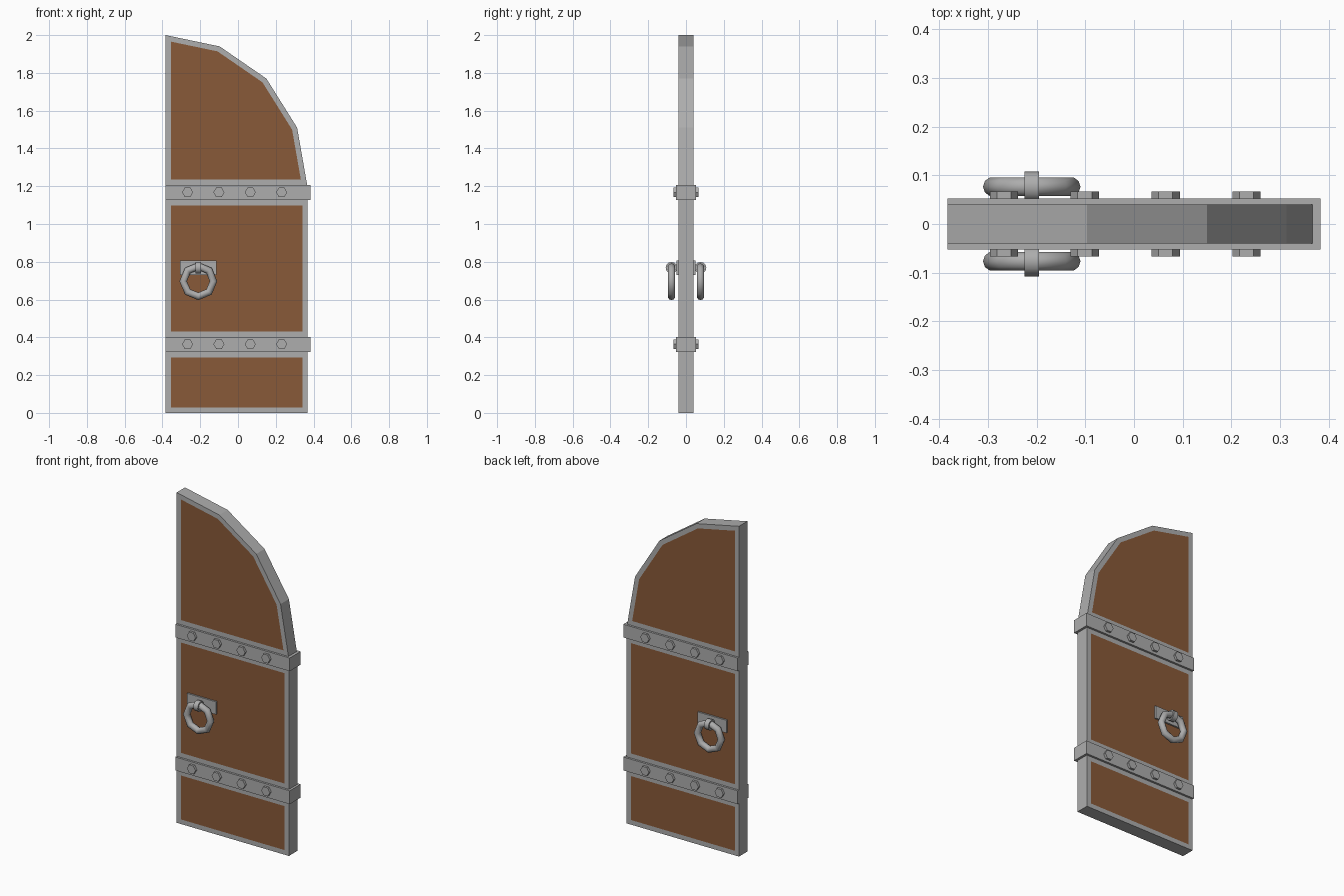
import bpy, bmesh, math
from mathutils import Matrix, Vector

cube = bpy.data.objects.get("Cube")
if cube:
    bpy.data.objects.remove(cube, do_unlink=True)


def material(name, color):
    mat = bpy.data.materials.new(name)
    mat.use_nodes = True
    mat.diffuse_color = color
    mat.node_tree.nodes["Principled BSDF"].inputs["Base Color"].default_value = color
    return mat


IRON = material("iron_grey", (0.42, 0.42, 0.42, 1))
WOOD = material("wood_brown", (0.25, 0.1, 0.04, 1))


def finish(name, bm, mats=(IRON,), smooth=False):
    bmesh.ops.recalc_face_normals(bm, faces=bm.faces)
    mesh = bpy.data.meshes.new(name)
    bm.to_mesh(mesh)
    bm.free()
    for mat in mats:
        mesh.materials.append(mat)
    obj = bpy.data.objects.new(name, mesh)
    bpy.context.collection.objects.link(obj)
    if smooth:
        bpy.ops.object.select_all(action='DESELECT')
        obj.select_set(True)
        bpy.context.view_layer.objects.active = obj
        bpy.ops.object.shade_smooth_by_angle(angle=math.radians(50))
    return obj


def box(name, low, high):
    low, high = Vector(low), Vector(high)
    bm = bmesh.new()
    bmesh.ops.create_cube(bm, size=1, matrix=Matrix.Translation((low + high) / 2)
                          @ Matrix.Diagonal((high - low).to_4d()))
    return finish(name, bm)


def lathe(name, centre, axis, profile, steps):
    """Spin a closed (radius, offset along axis) profile around an axis."""
    axis = Vector(axis)
    centre = Vector(centre)
    bm = bmesh.new()
    loops = []
    for i in range(steps):
        spin = Matrix.Rotation(math.tau * i / steps, 3, axis)
        loops.append([bm.verts.new(centre + spin @ Vector((0, 0, r)) + axis * h)
                      for r, h in profile])
    n = len(profile)
    for i in range(steps):
        a, b = loops[i], loops[(i + 1) % steps]
        for j in range(n):
            k = (j + 1) % n
            bm.faces.new((a[j], a[k], b[k], b[j]))
    return finish(name, bm, smooth=True)


# Door slab with a faceted half arch
LEFT, RIGHT, HALF = -0.383, 0.369, 0.04
outline = [(LEFT, 0), (RIGHT, 0), (RIGHT, 1.19), (0.313, 1.51),
           (0.15, 1.77), (-0.097, 1.94), (LEFT, 2)]
STRAPS = [(0.322, 0.403), (1.127, 1.207)]
bm = bmesh.new()
front = bm.faces.new([bm.verts.new((x, -HALF, z)) for x, z in outline])
side = bmesh.ops.extrude_face_region(bm, geom=[front], use_keep_orig=True)["geom"]
bmesh.ops.translate(bm, vec=(0, 2 * HALF, 0),
                    verts=[v for v in side if isinstance(v, bmesh.types.BMVert)])
bmesh.ops.recalc_face_normals(bm, faces=bm.faces)
for z in [z for strap in STRAPS for z in strap]:
    bmesh.ops.bisect_plane(bm, geom=bm.verts[:] + bm.edges[:] + bm.faces[:],
                           plane_co=(0, 0, z), plane_no=(0, 0, 1))

# Wooden panels inset in the iron frame, between the straps
bm.normal_update()
panels = [f for f in bm.faces if abs(f.normal.y) > 0.9 and not any(
    a < f.calc_center_median().z < b for a, b in STRAPS)]
bmesh.ops.inset_individual(bm, faces=panels, thickness=0.028, use_even_offset=True)
for f in panels:
    f.material_index = 1
finish("door_slab", bm, (IRON, WOOD))

# Straps wrapping the door, with hexagonal bolts on both sides
for level, (low, high) in zip(("lower", "upper"), STRAPS):
    box(level + "_strap", (LEFT, -0.0525, low), (0.383, 0.0525, high))
    bm = bmesh.new()
    for i in range(4):
        place = Matrix.Translation((-0.267 + 0.166 * i, 0, (low + high) / 2 + 0.001))
        bmesh.ops.create_cone(bm, cap_ends=True, segments=6, radius1=0.029, radius2=0.029,
                              depth=0.133, matrix=place @ Matrix.Rotation(math.pi / 2, 4, 'X')
                              @ Matrix.Rotation(math.pi / 2, 4, 'Z'))
    bm.normal_update()
    # Point the hexagon corners sideways
    finish(level + "_bolts", bm)

# Ring handles
HX = -0.21
tube = [(0.08 + 0.02 * math.cos(math.tau * i / 10), 0.02 * math.sin(math.tau * i / 10))
        for i in range(10)]
band = [(0.031, -0.015), (0.031, 0.015), (0.022, 0.015), (0.022, -0.015)]
for face, s in (("front", -1), ("back", 1)):
    y0, y1 = sorted((s * 0.03, s * 0.05))
    box(face + "_handle_plate", (HX - 0.097, y0, 0.731), (HX + 0.097, y1, 0.808))
    lathe(face + "_handle_loop", (HX, s * 0.0765, 0.768), (1, 0, 0), band, 12)
    lathe(face + "_handle_ring", (HX, s * 0.0765, 0.697), (0, 1, 0), tube, 8)
